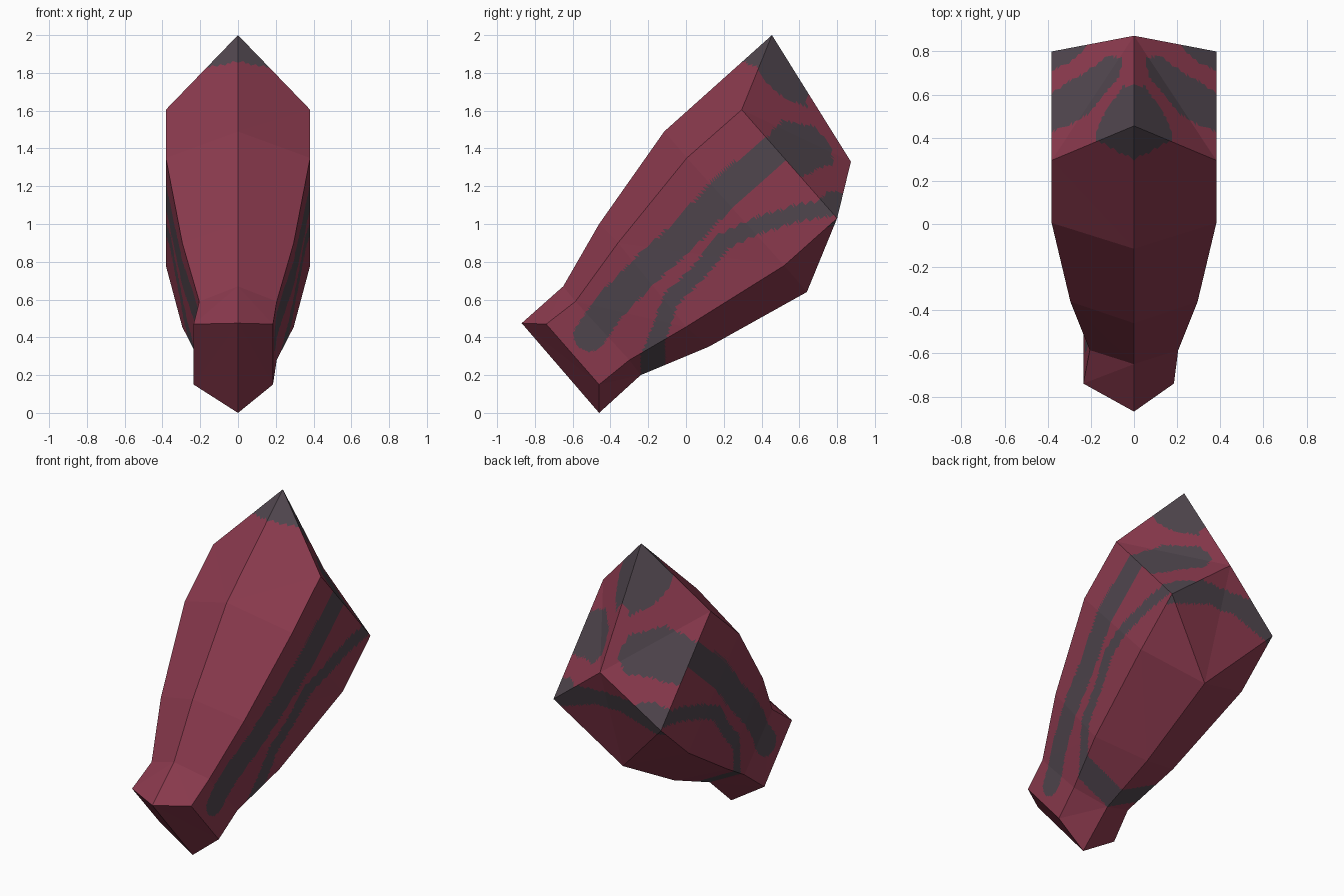
import bpy, bmesh, math
from mathutils import Vector
from mathutils.geometry import intersect_point_line

if "Cube" in bpy.data.objects:
    bpy.data.objects.remove(bpy.data.objects["Cube"])


def material(name, rgb):
    m = bpy.data.materials.new(name)
    m.diffuse_color = (*rgb, 1)
    m.use_nodes = True
    m.node_tree.nodes["Principled BSDF"].inputs["Base Color"].default_value = m.diffuse_color
    return m


def in_poly(p, poly):
    inside = False
    for (ax, ay), (bx, by) in zip(poly, poly[1:] + poly[:1]):
        if (ay > p[1]) != (by > p[1]) and p[0] < (bx - ax) * (p[1] - ay) / (by - ay) + ax:
            inside = not inside
    return inside


def near_path(p, path, radius):
    p = Vector((*p, 0))
    for a, b in zip(path, path[1:]):
        a, b = Vector((*a, 0)), Vector((*b, 0))
        t = intersect_point_line(p, a, b)[1]
        if (a.lerp(b, min(1, max(0, t))) - p).length < radius:
            return True
    return False


# Six-sided rings: half width, x shift, then (y, z) of top ridge, upper side, lower side, keel
RINGS = [
    (.21, -.025, (-.87, .475), (-.74, .47), (-.46, .15), (-.46, 0)),
    (.205, 0, (-.65, .67), (-.585, .59), (-.30, .28), (-.24, .20)),
    (.295, 0, (-.46, 1.0), (-.36, .90), (0, .455), (.12, .35)),
    (.382, 0, (-.115, 1.49), (.005, 1.35), (.52, .78), (.64, .64)),
    (.382, 0, (.455, 2.0), (.295, 1.605), (.80, 1.03), (.873, 1.33)),
]
SIDE, TOP, KEEL, CAP, END = range(5)
ZONES = [TOP, SIDE, KEEL, KEEL, SIDE, TOP]

# Painted stripes: paths in (y, z) on the sides, outlines in (|x|, y) on the cap, (|x|, z) under
WIDE = [(-.51, .41), (-.40, .57), (-.2, .77), (0, .95), (.2, 1.17), (.5, 1.42)]
THIN = [(.85, 1.10), (.6, 1.06), (.4, 1.0), (.2, .91), (.08, .76), (-.08, .6), (-.14, .43), (-.2, .28)]
CAP_STRIPE = [(.4, .42), (.3, .46), (.21, .51), (.14, .60), (.07, .68), (.05, .77),
              (.12, .78), (.23, .70), (.32, .65), (.4, .59)]
CAP_PEAK = [(-.1, .645), (.05, .64), (.12, .54), (.165, .46), (.18, .40), (.16, .3), (-.1, .3)]
CAP_CORNER = [(.4, .70), (.3, .75), (.25, .79), (.17, .9), (.4, .9)]
KEEL_BAND = [(-.1, 1.07), (.1, 1.07), (.3, 1.0), (.4, .98), (.4, 1.06), (.25, 1.18), (-.1, 1.19)]


def painted(zone, c):
    x, y, z = abs(c.x), c.y, c.z
    if zone == SIDE:
        return near_path((y, z), WIDE, .085) or near_path((y, z), THIN, .045)
    if zone == TOP:
        return z > 1.86 - .2 * x
    if zone == KEEL:
        return -.24 < y < -.11 or in_poly((x, z), KEEL_BAND)
    if zone == CAP:
        return any(in_poly((x, y), s) for s in (CAP_STRIPE, CAP_PEAK, CAP_CORNER))
    return False


# Loft the body and close both ends with two folded quads
bm = bmesh.new()
rings = []
for w, dx, top, up, low, keel in RINGS:
    pts = [(0, *top), (w + dx, *up), (w + dx, *low), (0, *keel), (dx - w, *low), (dx - w, *up)]
    rings.append([bm.verts.new(p) for p in pts])
for a, b in zip(rings, rings[1:]):
    for i in range(6):
        j = (i + 1) % 6
        bm.faces.new((a[i], a[j], b[j], b[i])).material_index = ZONES[i]
for ring, zone in ((rings[0], END), (rings[-1], CAP)):
    for idx in ((0, 1, 2, 3), (0, 3, 4, 5)):
        bm.faces.new([ring[i] for i in idx]).material_index = zone
bmesh.ops.recalc_face_normals(bm, faces=bm.faces)

# Cut the faces finely, paint by rule, then merge flat areas of one colour
bmesh.ops.triangulate(bm, faces=bm.faces)
bmesh.ops.subdivide_edges(bm, edges=bm.edges[:], cuts=27, use_grid_fill=True)
for f in bm.faces:
    f.material_index = int(painted(f.material_index, f.calc_center_median()))
bmesh.ops.dissolve_limit(bm, angle_limit=math.radians(.3), verts=bm.verts[:],
                         edges=bm.edges[:], delimit={'MATERIAL'})
bmesh.ops.triangulate(bm, faces=[f for f in bm.faces if len(f.verts) > 4])

mesh = bpy.data.meshes.new("striped_body")
bm.to_mesh(mesh)
bm.free()
mesh.materials.append(material("maroon", (.258, .042, .076)))
mesh.materials.append(material("dark_grey", (.080, .061, .076)))
body = bpy.data.objects.new("striped_body", mesh)
bpy.context.collection.objects.link(body)
